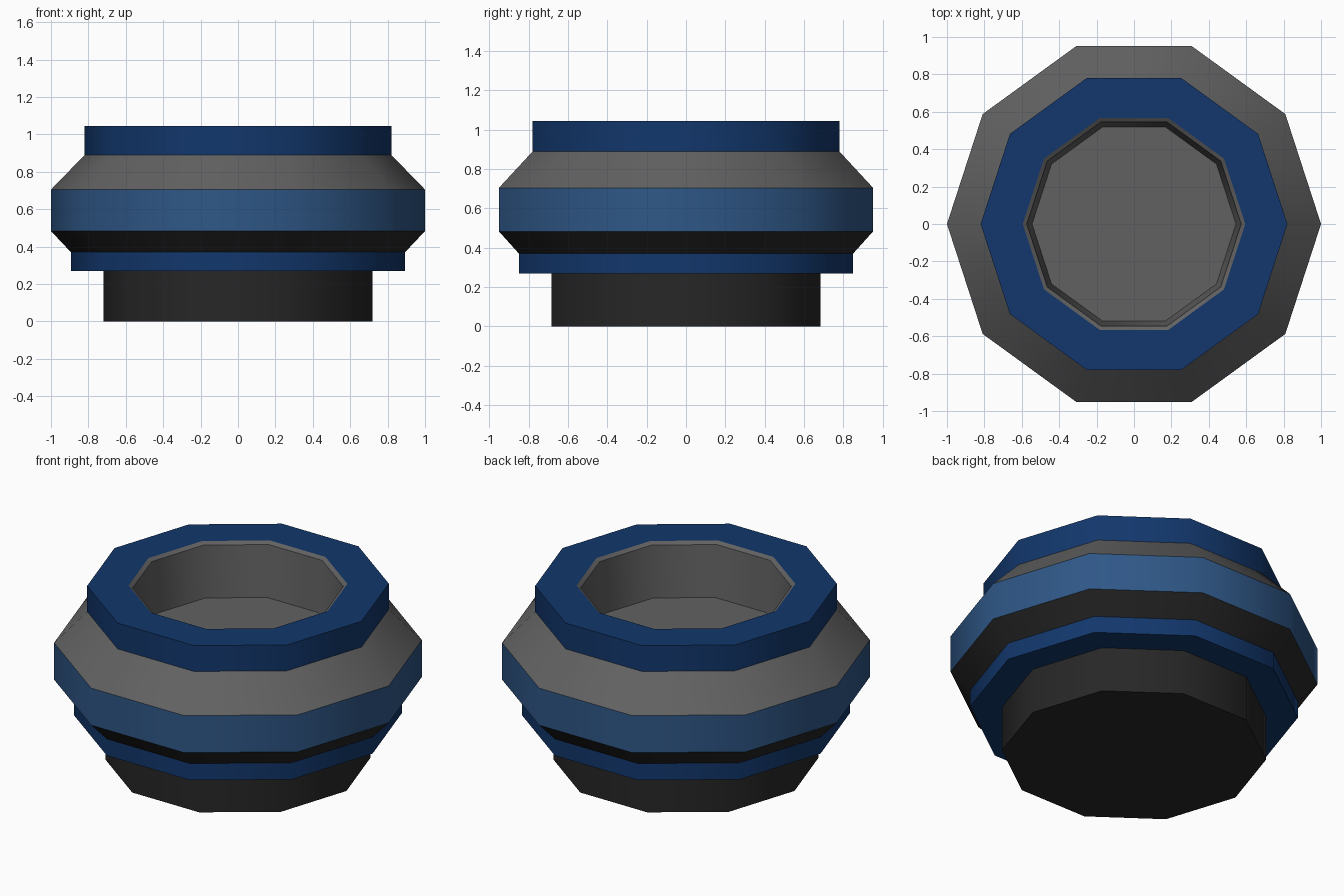
import bpy, bmesh, math

if "Cube" in bpy.data.objects:
    bpy.data.objects.remove(bpy.data.objects["Cube"])

SIDES = 10


def material(name, rgb):
    m = bpy.data.materials.new(name)
    m.diffuse_color = (*rgb, 1)
    m.use_nodes = True
    m.node_tree.nodes["Principled BSDF"].inputs["Base Color"].default_value = m.diffuse_color
    return m


def lathe(name, profile, mat):
    """Spin (radius, z) points into a ten-sided shell; radius 0 caps the end."""
    bm = bmesh.new()
    rings = []
    for r, z in profile:
        if r == 0:
            continue
        rings.append([bm.verts.new((r * math.cos(math.tau * i / SIDES),
                                    r * math.sin(math.tau * i / SIDES), z))
                      for i in range(SIDES)])
    for a, b in zip(rings, rings[1:]):
        for i in range(SIDES):
            j = (i + 1) % SIDES
            bm.faces.new((a[i], a[j], b[j], b[i]))
    if profile[0][0] == 0:
        bm.faces.new(rings[0][::-1])
    if profile[-1][0] == 0:
        bm.faces.new(rings[-1])
    me = bpy.data.meshes.new(name)
    bm.to_mesh(me)
    bm.free()
    ob = bpy.data.objects.new(name, me)
    bpy.context.collection.objects.link(ob)
    me.materials.append(mat)
    bpy.ops.object.select_all(action='DESELECT')
    ob.select_set(True)
    bpy.context.view_layer.objects.active = ob
    bpy.ops.object.shade_smooth_by_angle(angle=math.radians(40))
    return ob


navy = material("navy", (0.006, 0.038, 0.15))
blue = material("mid_blue", (0.028, 0.095, 0.24))
dark = material("dark", (0.02, 0.02, 0.02))
grey = material("grey", (0.12, 0.12, 0.12))

# Outer shell, bottom to top
lathe("base", [(0, 0), (0.72, 0), (0.72, 0.27)], dark)
lathe("lower_band", [(0.72, 0.27), (0.893, 0.27), (0.893, 0.37)], navy)
lathe("lower_slope", [(0.893, 0.37), (1, 0.483)], dark)
lathe("middle_band", [(1, 0.483), (1, 0.705)], blue)
lathe("upper_slope", [(1, 0.705), (0.82, 0.89)], grey)
lathe("top_rim", [(0.82, 0.89), (0.82, 1.045), (0.595, 1.045)], navy)

# Recessed bowl inside the rim
lathe("inner_bowl", [(0.595, 1.045), (0.573, 1.03), (0.545, 0.725), (0, 0.725)], grey)
